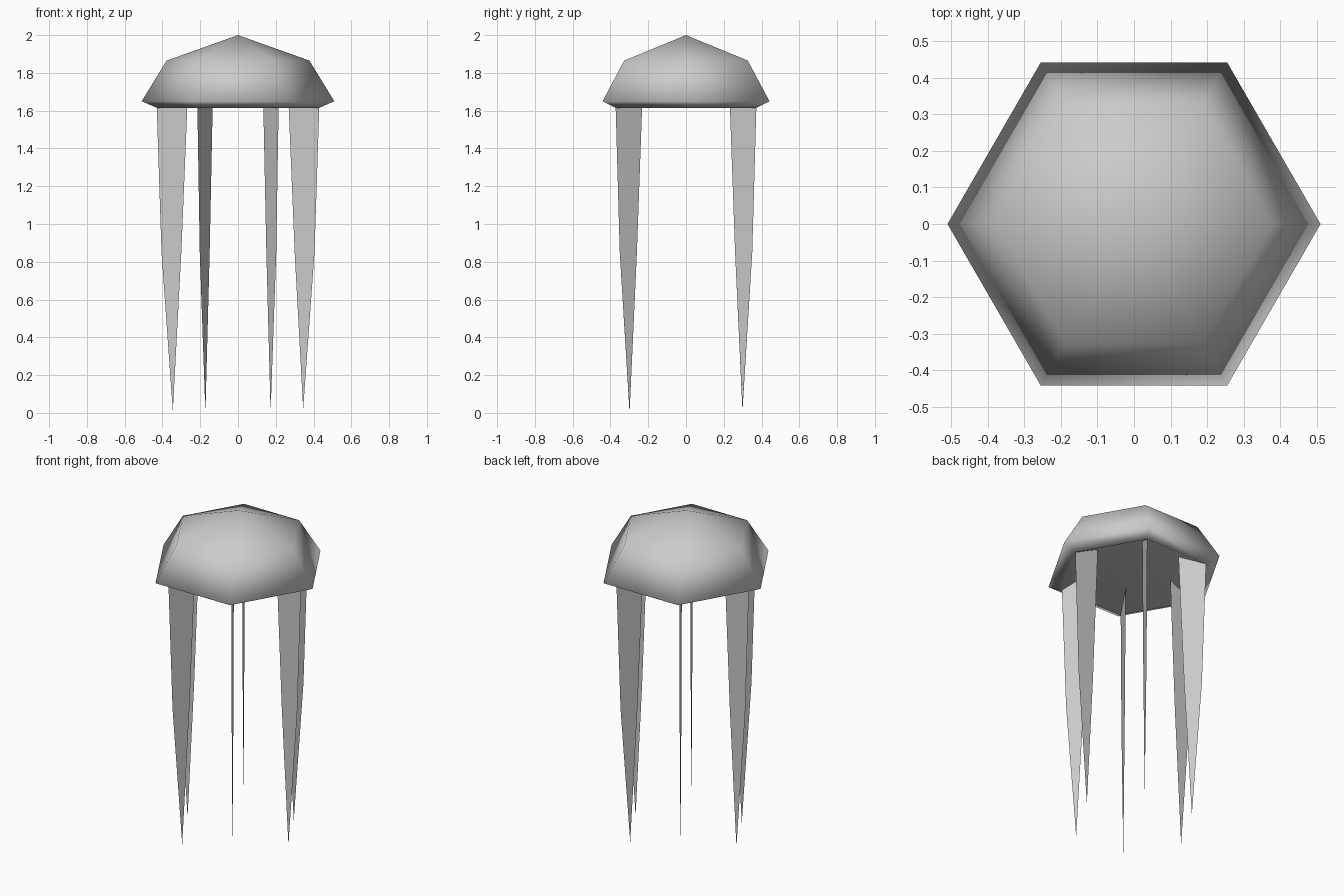
import bpy, bmesh
from math import sin, cos, radians

if "Cube" in bpy.data.objects:
    bpy.data.objects.remove(bpy.data.objects["Cube"])

SIDES = 6


def finish(name, bm, recalc=False):
    if recalc:
        bmesh.ops.recalc_face_normals(bm, faces=bm.faces)
    mesh = bpy.data.meshes.new(name)
    bm.to_mesh(mesh)
    bm.free()
    for p in mesh.polygons:
        p.use_smooth = True
    obj = bpy.data.objects.new(name, mesh)
    bpy.context.collection.objects.link(obj)
    return obj


def polar(r, z, angle):
    a = radians(angle)
    return (r * cos(a), r * sin(a), z)


# Bell: six-sided dome with a lip and a hollow underside
bm = bmesh.new()
top = bm.verts.new((0, 0, 2.0))
inner = bm.verts.new((0, 0, 1.82))
profile = [(0.378, 1.865), (0.51, 1.65), (0.43, 1.615)]
rings = [[bm.verts.new(polar(r, z, 60 * i)) for i in range(SIDES)] for r, z in profile]
for i in range(SIDES):
    j = (i + 1) % SIDES
    bm.faces.new((top, rings[0][i], rings[0][j]))
    for a, b in zip(rings, rings[1:]):
        bm.faces.new((a[i], b[i], b[j], a[j]))
    bm.faces.new((rings[-1][i], inner, rings[-1][j]))
finish("bell", bm, recalc=True)

# Tentacles: flat radial blades hanging from the rim, tips at slightly different heights
tips = [0.02, 0.015, 0.01, 0.01, 0.0, 0.005]
for i, tip in enumerate(tips):
    bm = bmesh.new()
    outline = [(0.265, 1.70), (0.43, 1.615), (0.405, 0.85), (0.345, tip), (0.30, 0.85)]
    v = [bm.verts.new(polar(r, z, 60 * i)) for r, z in outline]
    bm.faces.new((v[0], v[1], v[2], v[4]))
    bm.faces.new((v[4], v[2], v[3]))
    finish(f"tentacle_{i + 1}", bm)
